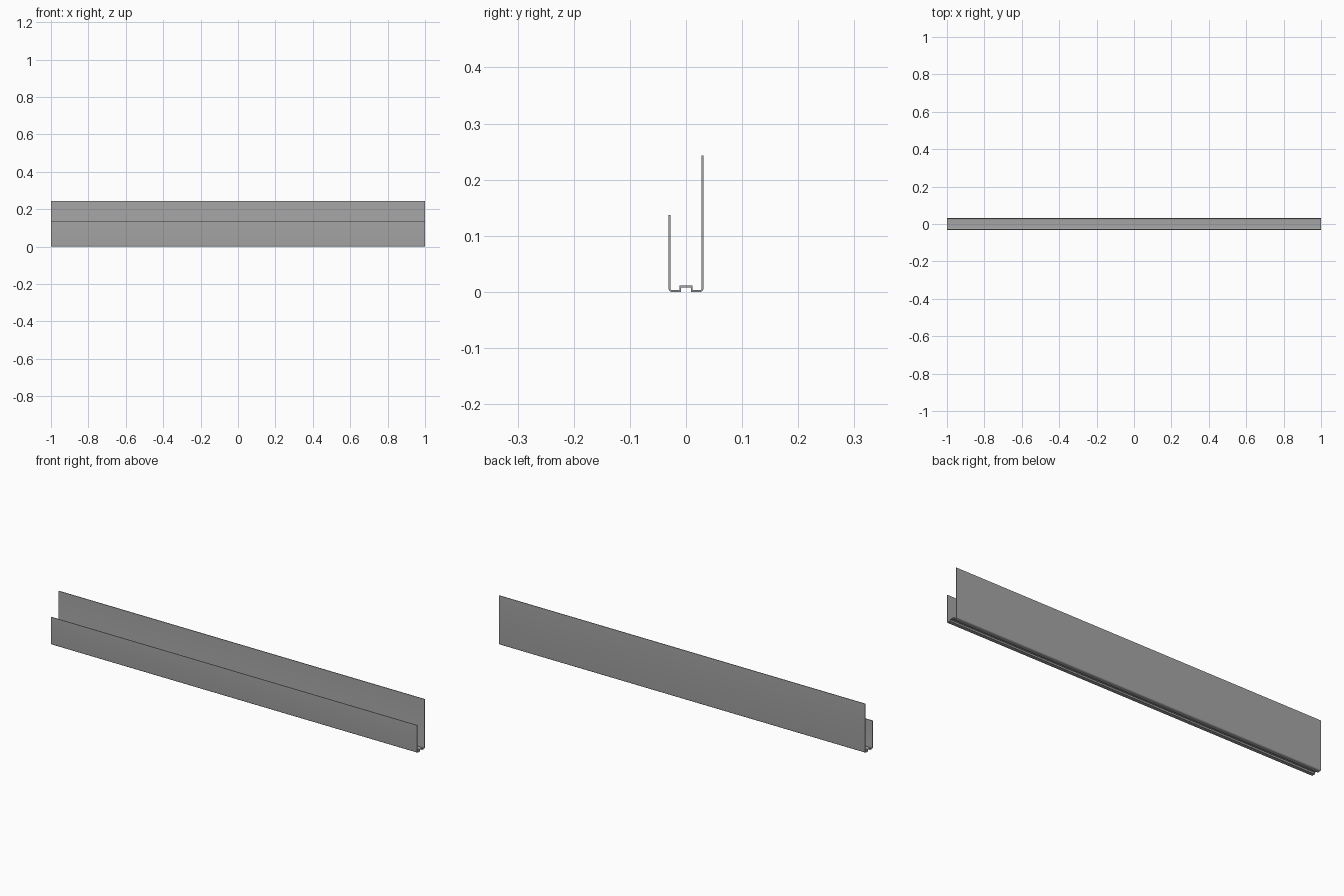
import bpy
import bmesh
import math
from mathutils import Vector

if "Cube" in bpy.data.objects:
    bpy.data.objects.remove(bpy.data.objects["Cube"], do_unlink=True)

LENGTH = 2.0
SHEET = 0.003          # sheet thickness
HALF_WIDTH = 0.031     # outer half width of the channel
RADIUS = 0.005         # centre-line bend radius
RIB_HALF = 0.0105      # centre-line half width of the raised rib
RIB_RISE = 0.008
FRONT_HEIGHT, BACK_HEIGHT = 0.137, 0.243

# Plain grey metal
metal = bpy.data.materials.new("grey_metal")
metal.use_nodes = True
grey = (0.38, 0.38, 0.38, 1.0)
metal.diffuse_color = grey
metal.node_tree.nodes["Principled BSDF"].inputs["Base Color"].default_value = grey


def half_path(side, height):
    """Centre line from a flange tip, round the bend, to the rib top."""
    h = SHEET / 2
    wall = HALF_WIDTH - h
    pts = [(wall, height)]
    for i in range(7):
        a = math.radians(15 * i)
        pts.append((wall - RADIUS + RADIUS * math.cos(a),
                    h + RADIUS - RADIUS * math.sin(a)))
    pts += [(RIB_HALF, h), (RIB_HALF, h + RIB_RISE)]
    return [Vector((side * y, z)) for y, z in pts]


def offset(path, dist):
    """Shift an open path sideways with mitred corners."""
    out = []
    for i, p in enumerate(path):
        a = (p - path[i - 1]).normalized() if i else None
        b = (path[i + 1] - p).normalized() if i < len(path) - 1 else a
        a = a or b
        na, nb = Vector((-a.y, a.x)), Vector((-b.y, b.x))
        out.append(p + (na + nb) * dist / (1 + na.dot(nb)))
    return out


# Folded sheet: low front flange, ribbed floor, tall back flange
path = half_path(-1, FRONT_HEIGHT) + half_path(1, BACK_HEIGHT)[::-1]
left, right = offset(path, SHEET / 2), offset(path, -SHEET / 2)

bm = bmesh.new()
rings = []
for l, r in zip(left, right):
    rings.append([bm.verts.new((x, p.x, p.y))
                  for x, p in ((-LENGTH / 2, l), (LENGTH / 2, l),
                               (LENGTH / 2, r), (-LENGTH / 2, r))])
for a, b in zip(rings, rings[1:]):
    for i in range(4):
        j = (i + 1) % 4
        bm.faces.new((a[i], a[j], b[j], b[i]))
bm.faces.new(rings[0])
bm.faces.new(rings[-1])
bmesh.ops.recalc_face_normals(bm, faces=bm.faces)

mesh = bpy.data.meshes.new("channel_rail")
bm.to_mesh(mesh)
bm.free()
mesh.materials.append(metal)
rail = bpy.data.objects.new("channel_rail", mesh)
bpy.context.collection.objects.link(rail)

# Smooth bends, sharp folds
bpy.ops.object.select_all(action="DESELECT")
rail.select_set(True)
bpy.context.view_layer.objects.active = rail
bpy.ops.object.shade_smooth_by_angle(angle=math.radians(30))
